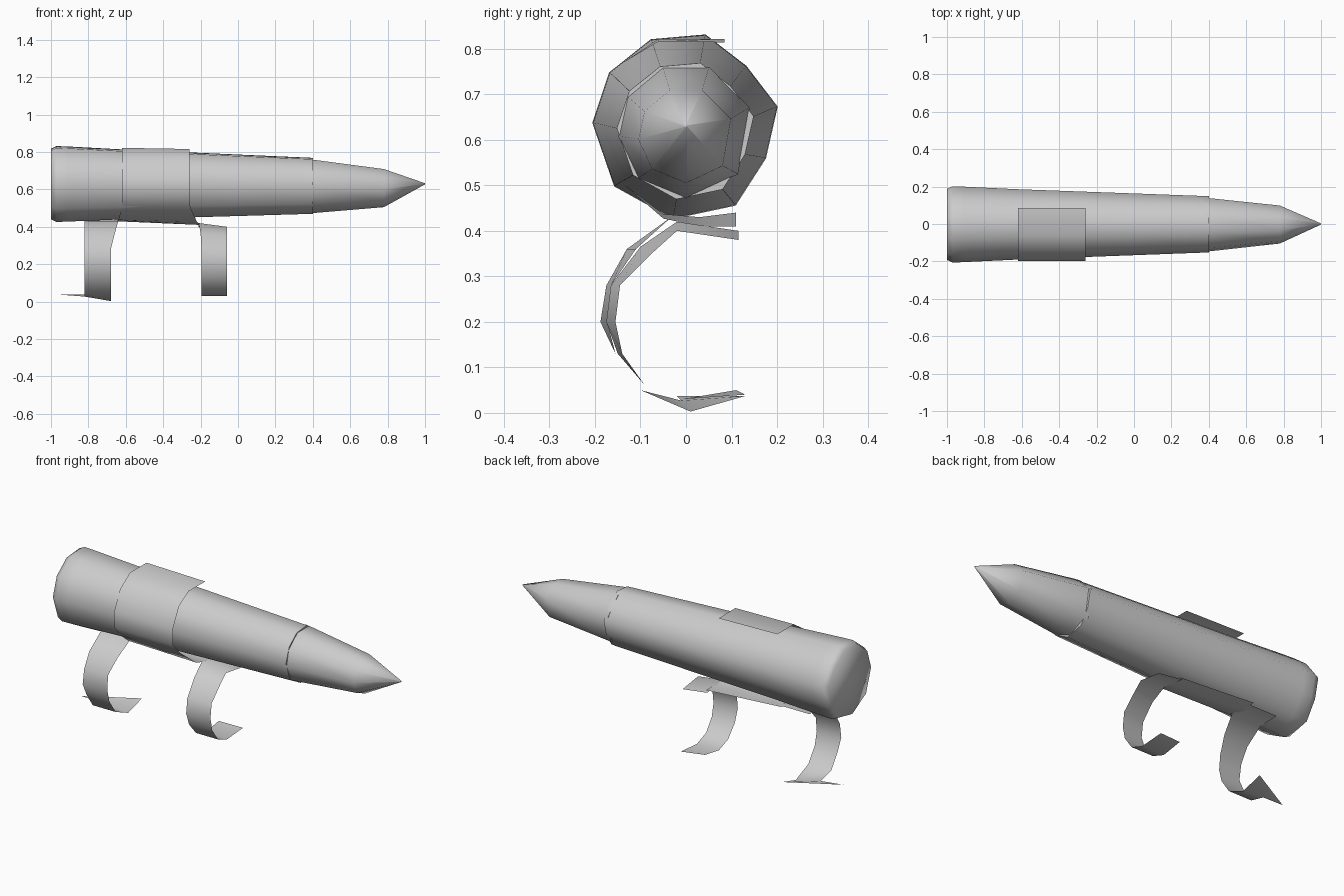
import bpy, bmesh, math

if "Cube" in bpy.data.objects:
    bpy.data.objects.remove(bpy.data.objects["Cube"])

# Angle and relative radius of each corner of the body section
BODY = [(12, 1), (45, .91), (78, 1), (112, 1), (145, 1), (178, 1), (220, 1),
        (262, 1), (302, 1), (338, .92)]
NOSE = [(a, 1) for a in (20, 70, 110, 150, 185, 225, 270, 320)]


def finish(bm, name):
    bmesh.ops.recalc_face_normals(bm, faces=bm.faces)
    mesh = bpy.data.meshes.new(name)
    bm.to_mesh(mesh)
    bm.free()
    obj = bpy.data.objects.new(name, mesh)
    bpy.context.collection.objects.link(obj)
    bpy.ops.object.select_all(action='DESELECT')
    obj.select_set(True)
    bpy.context.view_layer.objects.active = obj
    bpy.ops.object.shade_smooth_by_angle(angle=math.radians(80))
    return obj


def loft(name, stations, section):
    """Closed tube along x; stations are (x, radius, centre z)."""
    bm = bmesh.new()
    rings = []
    for x, r, z in stations:
        rings.append([bm.verts.new((x, r * k * math.cos(math.radians(a)),
                                    z + r * k * math.sin(math.radians(a))))
                      for a, k in section])
    n = len(section)
    for a, b in zip(rings, rings[1:]):
        for i in range(n):
            bm.faces.new((a[i], a[(i + 1) % n], b[(i + 1) % n], b[i]))
    bm.faces.new(rings[0])
    bm.faces.new(rings[-1])
    return finish(bm, name)


def strip(name, rows):
    """Thin sheet; rows are (x left, x right, y, z, y shift, z shift at the right end)."""
    bm = bmesh.new()
    pairs = []
    for row in rows:
        x0, x1, y, z = row[:4]
        dy, dz = row[4:] if len(row) > 4 else (0, 0)
        pairs.append((bm.verts.new((x0, y, z)), bm.verts.new((x1, y + dy, z + dz))))
    for a, b in zip(pairs, pairs[1:]):
        bm.faces.new((a[0], a[1], b[1], b[0]))
    return finish(bm, name)


# Main tapering body with a slight rear rim
loft("body", [(-1, .192, .63), (-.97, .206, .63), (-.91, .204, .63), (-.62, .19, .628),
              (0, .167, .623), (.4, .152, .62)], BODY)

# Pointed nose
loft("nose", [(.38, .149, .62), (.42, .145, .62), (.78, .105, .61), (1, .003, .63)], NOSE)

# Sheet wrapped over the front of the body, running into a plate below
strip("wrapped_sleeve", [
    (-.62, -.26, .085, .822, 0, -.008), (-.62, -.26, -.06, .822, 0, -.006),
    (-.62, -.26, -.145, .765), (-.62, -.26, -.198, .66), (-.62, -.26, -.197, .57),
    (-.62, -.255, -.14, .505), (-.64, -.22, -.05, .437, 0, -.01),
    (-.66, -.2, .03, .43, 0, -.02), (-.66, -.2, .11, .44, 0, -.03)])

# Curved straps forming the feet
strip("front_leg", [
    (-.21, -.06, .115, .40, 0, -.02), (-.21, -.06, -.02, .42, 0, -.02),
    (-.20, -.06, -.10, .365, .03, -.01), (-.195, -.06, -.165, .28, .02, 0),
    (-.195, -.06, -.175, .20, .02, 0), (-.195, -.06, -.15, .13, .01, 0),
    (-.195, -.06, -.09, .06), (-.195, -.06, -.01, .03), (-.195, -.06, .11, .05, .02, -.01)])
strip("rear_leg", [
    (-.82, -.64, .09, .435), (-.82, -.64, -.03, .432),
    (-.82, -.66, -.13, .36, .02, 0), (-.82, -.68, -.175, .28, .01, 0),
    (-.82, -.68, -.188, .20, .015, 0), (-.82, -.68, -.155, .13),
    (-.82, -.68, -.10, .05), (-.82, -.68, -.01, .027, .02, -.024),
    (-.95, -.68, -.02, .037, .15, 0)])
